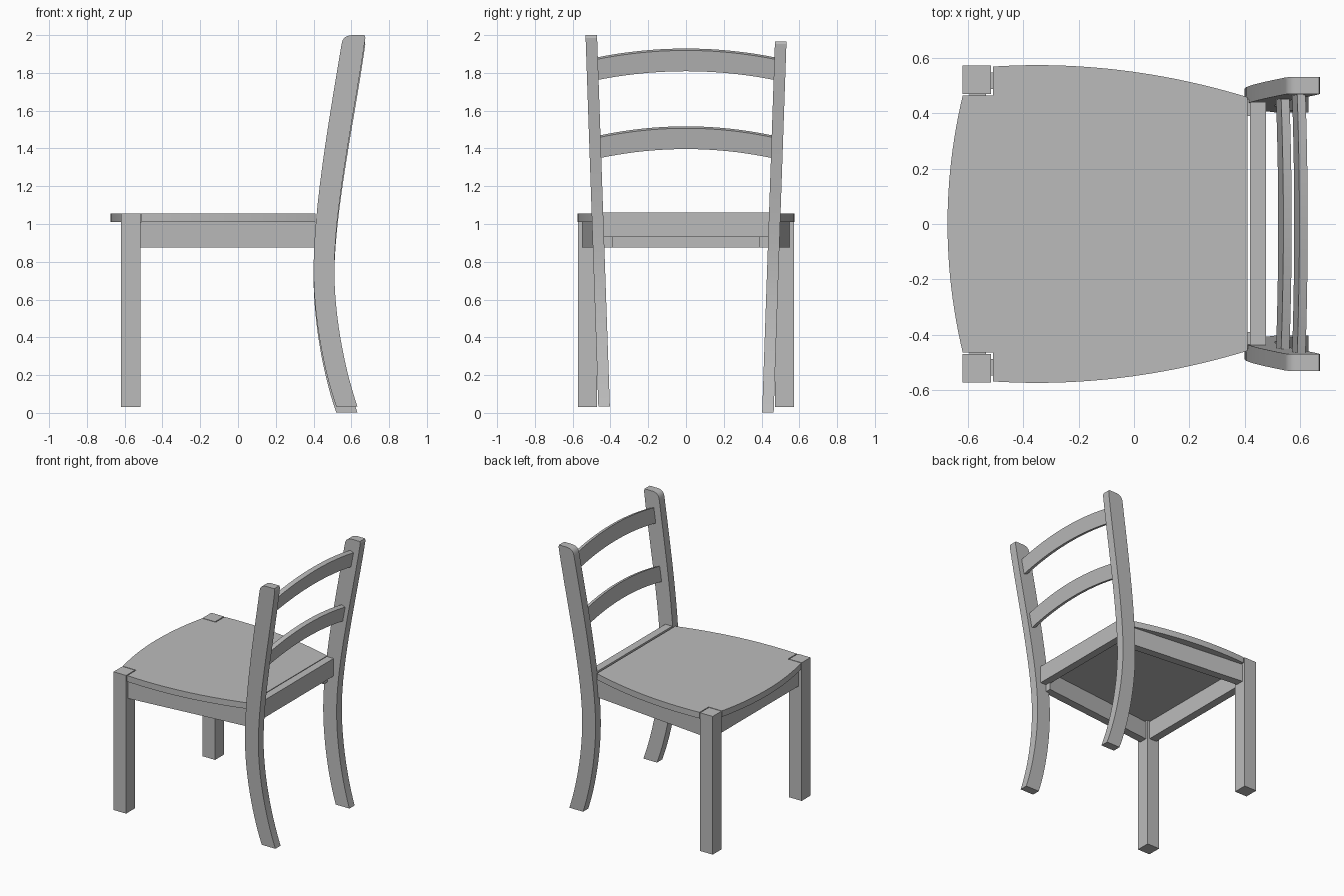
import bpy, bmesh
from mathutils import Vector
from mathutils.geometry import interpolate_bezier

cube = bpy.data.objects.get("Cube")
if cube:
    bpy.data.objects.remove(cube, do_unlink=True)

grey = bpy.data.materials.new("plain grey")
grey.use_nodes = True
colour = (0.5, 0.5, 0.5, 1)
grey.diffuse_color = colour
grey.node_tree.nodes["Principled BSDF"].inputs["Base Color"].default_value = colour


def prism(name, outline, place, near, far):
    """Solid between two copies of a flat outline; place(u, v, depth) gives 3D points."""
    bm = bmesh.new()
    rings = [[bm.verts.new(place(u, v, d)) for u, v in outline] for d in (near, far)]
    a, b = rings
    bm.faces.new(a)
    bm.faces.new(b[::-1])
    for i in range(len(a)):
        j = (i + 1) % len(a)
        bm.faces.new((a[j], a[i], b[i], b[j]))
    bmesh.ops.recalc_face_normals(bm, faces=bm.faces)
    mesh = bpy.data.meshes.new(name)
    bm.to_mesh(mesh)
    bm.free()
    mesh.materials.append(grey)
    obj = bpy.data.objects.new(name, mesh)
    bpy.context.collection.objects.link(obj)
    bpy.context.view_layer.objects.active = obj
    bpy.ops.object.select_all(action='DESELECT')
    obj.select_set(True)
    bpy.ops.object.shade_smooth_by_angle(angle=0.3)
    return obj


def upright(u, v, d):
    return (u, v, d)


def box(name, x0, x1, y0, y1, z0, z1):
    return prism(name, [(x0, y0), (x1, y0), (x1, y1), (x0, y1)], upright, z0, z1)


def bezier(*points, steps=14):
    pts = interpolate_bezier(*[Vector((x, z, 0)) for x, z in points], steps)
    return [(p.x, p.y) for p in pts]


# Seat: bowed front and sides, notched at the front corners
STEPS = 24
half = []
for i in range(STEPS + 1):
    x = 0.41 - 0.92 * i / STEPS
    half.append((x, 0.575 - 0.2 * (x + 0.35) ** 2))
half.append((-0.51, 0.465))
for i in range(STEPS // 2):
    y = 0.465 * (1 - i / (STEPS // 2))
    half.append((-0.675 + 0.2546 * y * y, y))
outline = half + [(-0.675, 0)] + [(x, -y) for x, y in reversed(half)]
prism("seat", outline, upright, 1.01, 1.055)

# Front legs and side rails
for side, s in (("left", 1), ("right", -1)):
    box("front_leg_" + side, -0.62, -0.517, s * 0.47, s * 0.573, 0.03, 1.055)
    rail = [(-0.53, s * 0.55), (0.43, s * 0.45), (0.43, s * 0.39), (-0.53, s * 0.49)]
    prism("side_rail_" + side, rail, upright, 0.875, 1.01)

# Front and back rails
box("front_rail", -0.595, -0.535, -0.475, 0.475, 0.875, 1.01)
box("back_rail", 0.42, 0.477, -0.45, 0.45, 0.93, 1.06)

# Curved back legs that lean outward
front_edge = bezier((0.52, 0.035), (0.455, 0.22), (0.40, 0.5), (0.40, 0.756))
front_edge += bezier((0.40, 0.756), (0.40, 1.1), (0.49, 1.6), (0.548, 1.95))[1:]
crown = bezier((0.548, 1.95), (0.553, 1.985), (0.57, 1.998), (0.605, 2.0), steps=8)[1:]
back_edge = bezier((0.674, 1.985), (0.62, 1.6), (0.51, 1.1), (0.51, 0.756))
back_edge += bezier((0.51, 0.756), (0.51, 0.5), (0.568, 0.22), (0.632, 0.035))[1:]
leg = front_edge + crown + [(0.67, 2.0)] + back_edge
for side, s, drop in (("left", 1, 0.033), ("right", -1, 0)):
    prism("back_leg_" + side, leg,
          lambda x, z, d: (x, s * (d + 0.0345 * z), z - drop), 0.402, 0.463)

# Arched slats, tilted with the backrest
LEAN = 0.17


def slat(name, x, z, width):
    n = 20
    ys = [width * (2 * i / n - 1) for i in range(n + 1)]
    arch = [(y, 0.047 * (1 - (y / width) ** 2)) for y in ys]
    shape = arch + [(y, h + 0.11) for y, h in reversed(arch)]
    prism(name, shape,
          lambda y, h, d: (x + h * LEAN + d, y, z + h - d * LEAN * 2), 0, 0.03)


slat("lower_slat", 0.514, 1.36, 0.452)
slat("upper_slat", 0.572, 1.772, 0.472)
